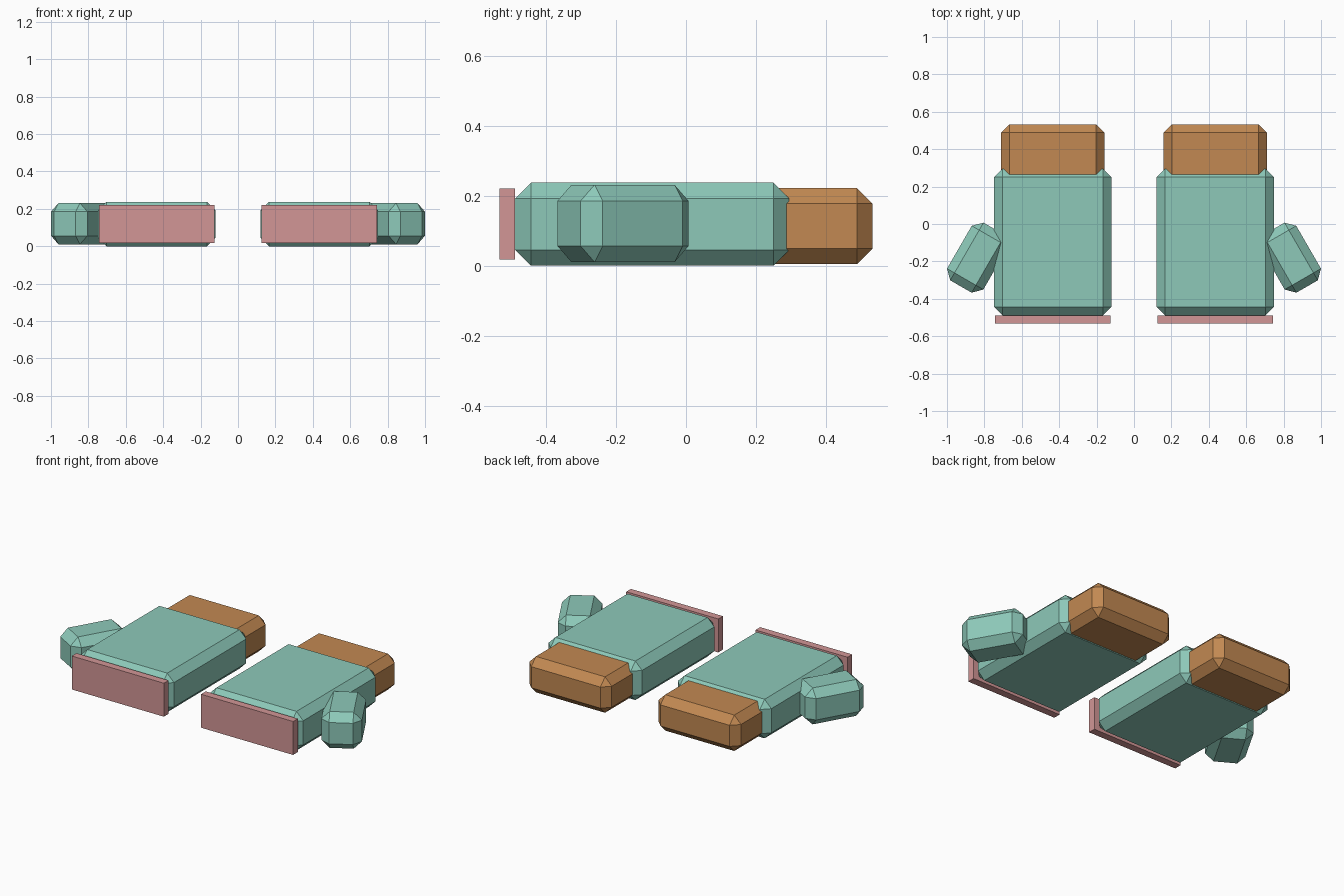
import bpy, bmesh, math

if "Cube" in bpy.data.objects:
    bpy.data.objects.remove(bpy.data.objects["Cube"])


def material(name, srgb):
    m = bpy.data.materials.new(name)
    lin = [((c / 255 + 0.055) / 1.055) ** 2.4 for c in srgb]
    m.diffuse_color = (*lin, 1)
    m.use_nodes = True
    m.node_tree.nodes["Principled BSDF"].inputs["Base Color"].default_value = m.diffuse_color
    return m


TEAL = material("teal fabric", (141, 201, 185))
TAN = material("tan fingertips", (194, 137, 82))
PINK = material("pink cuff", (210, 150, 150))


def block(name, lo, hi, mat, chamfer=0.0, turn=0.0):
    """Chamfered box between two corners, turned about its own vertical axis."""
    size = [b - a for a, b in zip(lo, hi)]
    bm = bmesh.new()
    bmesh.ops.create_cube(bm, size=1)
    bmesh.ops.scale(bm, vec=size, verts=bm.verts)
    if chamfer:
        bmesh.ops.bevel(bm, geom=bm.edges[:], offset=chamfer, segments=1,
                        affect='EDGES', profile=0.5)
    mesh = bpy.data.meshes.new(name)
    bm.to_mesh(mesh)
    bm.free()
    mesh.materials.append(mat)
    ob = bpy.data.objects.new(name, mesh)
    ob.location = [(a + b) / 2 for a, b in zip(lo, hi)]
    ob.rotation_euler.z = turn
    bpy.context.collection.objects.link(ob)


# One mitten per side, mirrored across x = 0
for s, side in ((1, "right"), (-1, "left")):
    def part(name, x, y, z, mat, chamfer=0.0, turn=0.0):
        xs = sorted((s * x[0], s * x[1]))
        block(f"{side}_{name}", (xs[0], y[0], z[0]), (xs[1], y[1], z[1]),
              mat, chamfer, s * turn)

    part("palm", (0.12, 0.748), (-0.488, 0.295), (0.0, 0.237), TEAL, 0.045)
    part("fingers", (0.157, 0.711), (0.12, 0.533), (0.004, 0.222), TAN, 0.045)
    part("cuff", (0.125, 0.743), (-0.533, -0.488), (0.018, 0.221), PINK)
    part("thumb", (0.7245, 0.9485), (-0.358, -0.002), (0.01, 0.231), TEAL,
         0.046, math.radians(30))
